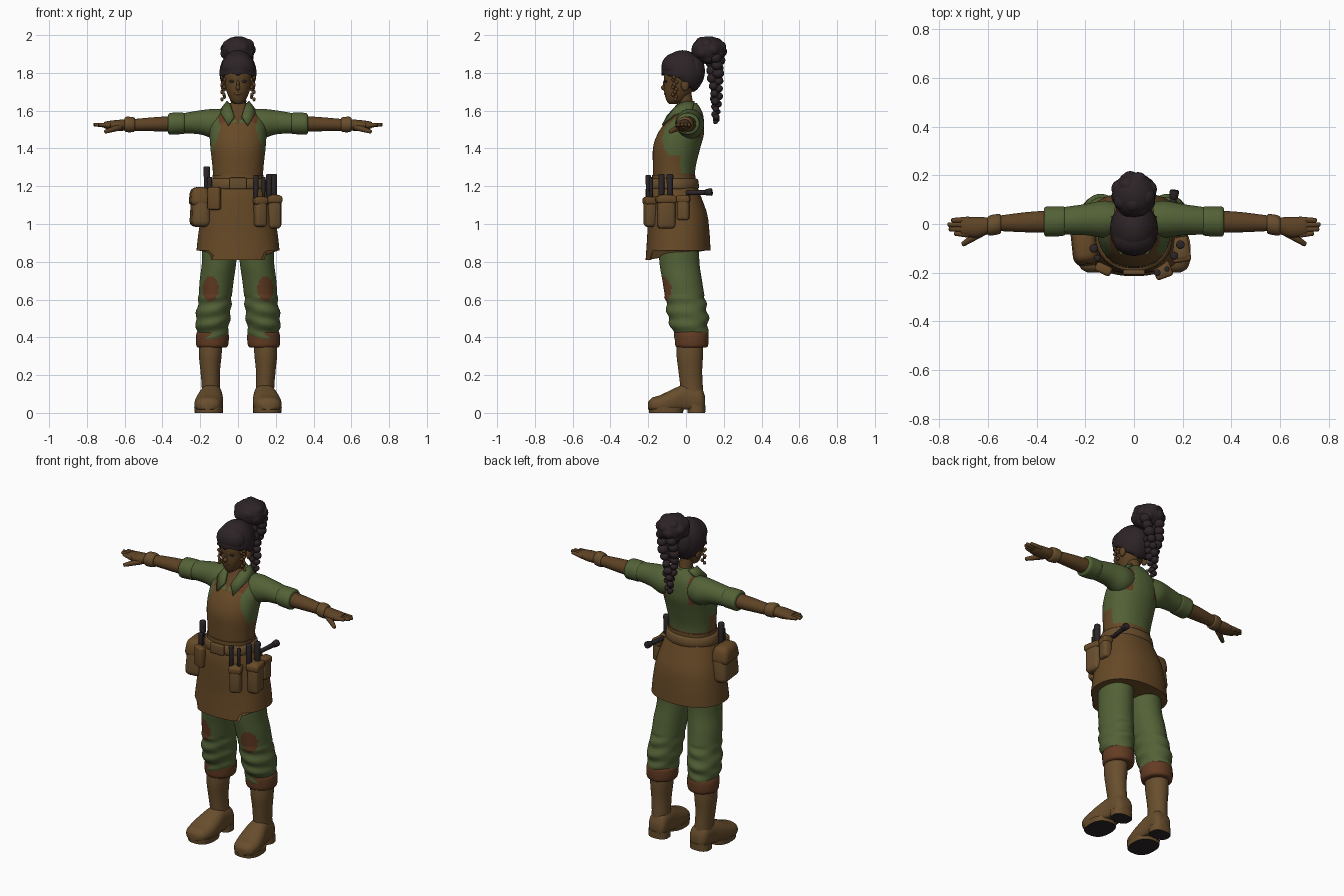
import bpy, bmesh, math, random
from mathutils import Vector, Matrix

if "Cube" in bpy.data.objects:
    bpy.data.objects.remove(bpy.data.objects["Cube"])
random.seed(4)


def material(name, r, g, b):
    m = bpy.data.materials.new(name)
    m.use_nodes = True
    m.diffuse_color = (r, g, b, 1)
    m.node_tree.nodes["Principled BSDF"].inputs["Base Color"].default_value = (r, g, b, 1)
    return m


SHIRT = material("olive cloth", .085, .12, .037)
APRON = material("apron leather", .135, .067, .02)
BOOT = material("boot leather", .138, .075, .026)
SKIN = material("brown skin", .11, .055, .018)
RUST = material("rust cloth", .125, .045, .017)
HAIR = material("dark hair", .026, .017, .019)
DARK = material("dark metal", .024, .018, .02)


def finish(name, bm, mats, rule=None, angle=50):
    """Turn a bmesh into a smooth object, choosing face materials by a rule."""
    bmesh.ops.recalc_face_normals(bm, faces=bm.faces)
    if rule:
        for f in bm.faces:
            f.material_index = rule(f.calc_center_median(), f.normal)
    me = bpy.data.meshes.new(name)
    bm.to_mesh(me)
    bm.free()
    ob = bpy.data.objects.new(name, me)
    bpy.context.collection.objects.link(ob)
    for m in mats:
        me.materials.append(m)
    bpy.ops.object.select_all(action='DESELECT')
    ob.select_set(True)
    bpy.context.view_layer.objects.active = ob
    bpy.ops.object.shade_smooth_by_angle(angle=math.radians(angle))
    return ob


def spline(p, steps):
    """Catmull-Rom rows through the given cross-sections."""
    rows = []
    for i in range(len(p) - 1):
        a, b, c, d = p[max(i - 1, 0)], p[i], p[i + 1], p[min(i + 2, len(p) - 1)]
        for k in range(steps):
            t = k / steps
            rows.append([.5 * (2 * q + (r - o) * t + (2 * o - 5 * q + 4 * r - s) * t * t
                               + (3 * q - o - 3 * r + s) * t ** 3) for o, q, r, s in zip(a, b, c, d)])
    return rows + [list(p[-1])]


def loft(name, rings, mats, axis='z', side=1, seg=32, steps=5, rule=None, warp=None, power=1, angle=50):
    """Skin elliptical rings (centre x, y, z, two radii) along an axis."""
    bm = bmesh.new()
    rows = []
    for x, y, z, a, b in spline(rings, steps):
        row = []
        for k in range(seg):
            t = math.tau * (k + .5) / seg
            c, s = math.cos(t), math.sin(t)
            c, s = a * math.copysign(abs(c) ** power, c), b * math.copysign(abs(s) ** power, s)
            off = {'z': (c, s, 0), 'x': (0, c, s), 'y': (c, 0, s)}[axis]
            v = Vector((x, y, z)) + Vector(off)
            v = warp(v) if warp else v
            row.append(bm.verts.new((v.x * side, v.y, v.z)))
        rows.append(row)
    for lo, hi in zip(rows, rows[1:]):
        for k in range(seg):
            n = (k + 1) % seg
            bm.faces.new((lo[k], lo[n], hi[n], hi[k]))
    bm.faces.new(rows[0])
    bm.faces.new(rows[-1])
    return finish(name, bm, mats, rule, angle)


def balls(name, items, mat, warp=None, sub=3):
    bm = bmesh.new()
    for c, r in items:
        m = Matrix.Translation(c) @ Matrix.Diagonal((*r, 1))
        bmesh.ops.create_icosphere(bm, subdivisions=sub, radius=1, matrix=m)
    for v in bm.verts:
        v.co = warp(v.co) if warp else v.co
    return finish(name, bm, [mat], angle=70)


def rod(name, p, q, r1, r2, mat):
    p, q = Vector(p), Vector(q)
    bm = bmesh.new()
    turn = (q - p).to_track_quat('Z', 'Y').to_matrix().to_4x4()
    bmesh.ops.create_cone(bm, cap_ends=True, segments=14, radius1=r1, radius2=r2, depth=(q - p).length,
                          matrix=Matrix.Translation((p + q) / 2) @ turn)
    caps = [e for e in bm.edges if any(len(f.verts) > 4 for f in e.link_faces)]
    bmesh.ops.bevel(bm, geom=caps, offset=min(r1, r2) * .5, segments=2, affect='EDGES', profile=.5)
    return finish(name, bm, [mat])


def box(name, loc, size, mat, turn=0, bevel=.3, taper=1):
    """Rounded box, narrower at the top by taper."""
    bm = bmesh.new()
    bmesh.ops.create_cube(bm, size=1)
    for v in bm.verts:
        k = taper if v.co.z > 0 else 1
        v.co = Vector((v.co.x * size[0] * k, v.co.y * size[1] * k, v.co.z * size[2]))
    bmesh.ops.bevel(bm, geom=bm.edges[:], offset=min(size) * bevel, segments=3, affect='EDGES', profile=.5)
    bm.transform(Matrix.Translation(loc) @ Matrix.Rotation(math.radians(turn), 4, 'Z'))
    return finish(name, bm, [mat])


# Torso: shirt with painted bib, open neck and back straps
def torso_rule(c, n):
    x = abs(c.x)
    if c.z > 1.53 and c.y < .01 and x < (c.z - 1.53) * .6:
        return 2
    if c.z < 1.27 or (c.y < -.03 and c.z < 1.535 and x < .088 + max(0, 1.52 - c.z) * .33):
        return 1
    if c.z > 1.45 and abs(x - .085) < .017 and (c.y > .03 or c.z > 1.53):
        return 3
    return 0


loft("torso", [(0, -.06, 1.15, .14, .112), (0, -.063, 1.22, .132, .11), (0, -.062, 1.30, .135, .113),
               (0, -.05, 1.40, .146, .125), (0, -.03, 1.47, .15, .124), (0, -.01, 1.53, .145, .106),
               (0, .01, 1.58, .115, .08), (0, .015, 1.615, .07, .06), (0, .012, 1.64, .045, .045)],
     [SHIRT, APRON, SKIN, RUST], seg=72, steps=8, rule=torso_rule, power=.93)
loft("neck", [(0, .005, 1.58, .045, .045), (0, 0, 1.64, .037, .038), (0, -.015, 1.7, .04, .042)], [SKIN])


# Apron skirt with a longer front panel, and the belt
def hem(v):
    if abs(v.x) < .148 and v.y < -.1 and v.z < .94:
        v.z -= .05 * (.94 - v.z) / .08
    return v


loft("apron_skirt", [(0, -.042, .86, .22, .172), (0, -.04, .95, .21, .165), (0, -.045, 1.05, .193, .158),
                     (0, -.06, 1.15, .165, .138), (0, -.065, 1.22, .138, .118), (0, -.065, 1.26, .135, .114)],
     [APRON], seg=64, warp=hem, power=.88)
loft("belt", [(0, -.065, 1.185, .15, .125), (0, -.065, 1.192, .158, .134),
              (0, -.065, 1.232, .15, .13), (0, -.065, 1.24, .14, .12)], [BOOT], steps=2)
box("buckle", (0, -.198, 1.215), (.09, .02, .06), BOOT)


# Legs, cuffs and boots
def leg_rule(c, n):
    return int(((abs(c.x) - .145) / .042) ** 2 + ((c.z - .655) / .065) ** 2 < 1 and n.y < -.2)


def folds(v):
    if v.z < .62:
        v.y += .006 * math.sin(v.z * 85 + v.x * 20)
        v.x += .004 * math.sin(v.z * 85 + v.y * 15)
    return v


def sole_rule(c, n):
    return int(n.z < -.8)


for s, w in ((1, "left"), (-1, "right")):
    loft(w + "_trouser_leg", [(.135, .03, .38, .075, .08), (.135, .022, .43, .083, .092), (.133, .012, .5, .091, .106),
                              (.122, -.004, .6, .088, .105), (.113, -.02, .7, .09, .105),
                              (.1, -.035, .8, .091, .106), (.095, -.04, .95, .094, .11)],
         [SHIRT, RUST], side=s, seg=56, steps=9, rule=leg_rule, warp=folds)
    loft(w + "_trouser_cuff", [(.137, .03, .345, .068, .07), (.137, .03, .353, .083, .086), (.136, .03, .39, .088, .09),
                               (.135, .028, .425, .084, .09), (.135, .027, .435, .07, .075)], [RUST], side=s, steps=3)
    loft(w + "_boot_shaft", [(.14, .035, .04, .056, .062), (.143, .03, .13, .049, .06), (.147, .023, .22, .052, .063),
                             (.147, .02, .3, .06, .07), (.145, .02, .37, .062, .07)], [BOOT], side=s)

    def ground(v):
        v.z = max(v.z, .018)
        return v
    loft(w + "_boot_foot", [(.135, .1, .055, .035, .035), (.137, .075, .07, .055, .068), (.142, 0, .075, .06, .078),
                            (.15, -.07, .06, .072, .066), (.157, -.135, .045, .074, .05),
                            (.16, -.18, .042, .06, .038), (.16, -.2, .038, .03, .02)],
         [BOOT], 'y', s, warp=ground, power=.85)
    loft(w + "_boot_sole", [(.155, -.105, 0, .074, .09), (.155, -.105, .03, .077, .093)],
         [BOOT, DARK], side=s, steps=1, rule=sole_rule, power=.8)
    loft(w + "_boot_heel", [(.138, .055, 0, .06, .047), (.138, .055, .04, .06, .048)],
         [BOOT, DARK], side=s, steps=1, rule=sole_rule, power=.8)

    # Arms, rolled sleeves and gloved hands
    loft(w + "_sleeve", [(.05, .02, 1.535, .06, .07), (.12, .02, 1.53, .076, .08), (.2, .018, 1.538, .064, .064),
                         (.3, .012, 1.533, .056, .052)], [SHIRT], 'x', s)
    loft(w + "_sleeve_roll", [(.28, .012, 1.533, .05, .046), (.288, .012, 1.533, .06, .056), (.33, .01, 1.532, .062, .058),
                              (.362, .01, 1.53, .061, .057), (.37, .01, 1.53, .05, .046)], [SHIRT], 'x', s, steps=3)
    loft(w + "_forearm", [(.34, .01, 1.53, .046, .042), (.45, .007, 1.528, .041, .037), (.57, .002, 1.524, .03, .03)],
         [SKIN], 'x', s)
    loft(w + "_glove_cuff", [(.545, 0, 1.526, .032, .03), (.552, 0, 1.526, .041, .039), (.59, -.006, 1.527, .042, .041),
                             (.602, -.008, 1.527, .033, .03)], [BOOT], 'x', s, steps=3)
    loft(w + "_palm", [(.585, -.005, 1.525, .031, .03), (.64, -.013, 1.522, .042, .029), (.69, -.012, 1.523, .039, .022),
                       (.71, -.012, 1.524, .034, .015)], [SKIN], 'x', s)
    for i, tip in enumerate((.738, .76, .765, .75)):
        y = -.043 + i * .02
        rod(f"{w}_finger_{i + 1}", (s * .675, y, 1.521), (s * tip, y * .9, 1.527), .0145, .009, SKIN)
    rod(w + "_thumb", (s * .62, -.03, 1.515), (s * .705, -.085, 1.488), .019, .01, SKIN)

    # Collar flap
    bm = bmesh.new()
    pts = ((.05, .045, 1.645), (.055, 0, 1.645), (.04, -.04, 1.632), (.02, -.095, 1.57),
           (.052, -.122, 1.52), (.087, -.065, 1.578), (.09, .03, 1.6))
    bm.faces.new([bm.verts.new((x * s, y, z)) for x, y, z in pts])
    bmesh.ops.triangulate(bm, faces=bm.faces[:])
    ob = finish(w + "_collar_flap", bm, [SHIRT])
    thick = ob.modifiers.new("thickness", 'SOLIDIFY')
    thick.thickness, thick.offset = .016, 0

    # Ear, eye and loose curl
    balls(w + "_ear", [((s * .078, -.005, 1.735), (.014, .022, .032))], SKIN)
    balls(w + "_eye", [((s * .032, -.107, 1.755), (.015, .007, .007))], DARK)
    balls(w + "_loose_curl", [((s * (.077 + .008 * math.sin(i * 2)), -.06 + .01 * math.cos(i * 2), 1.79 - i * .013),
                               (.009, .01, .011)) for i in range(11)], SKIN, sub=2)

# Head
loft("face", [(0, -.07, 1.635, .015, .02), (0, -.056, 1.655, .04, .048), (0, -.042, 1.70, .06, .074),
              (0, -.03, 1.75, .073, .086), (0, -.025, 1.80, .078, .09), (0, -.02, 1.87, .06, .07)], [SKIN])
balls("nose", [((0, -.118, 1.722), (.012, .014, .015)), ((0, -.112, 1.742), (.008, .01, .022))], SKIN)
balls("lips", [((0, -.108, 1.69), (.02, .009, .008))], SKIN)


# Hair: cap with a hairline, top bun and curly tail
def hairline(v):
    low = 1.785 - .1 * min(max((v.y + .035) / .08, 0), 1)
    return Vector((v.x, v.y, max(v.z, low + .012 * math.sin(abs(v.x) * 45))))


balls("hair_cap", [((0, -.018, 1.80), (.098, .113, .12)), ((0, -.06, 1.83), (.088, .07, .075)),
                   ((0, .045, 1.81), (.075, .055, .09))], HAIR, hairline, 4)
bun = [((0, .12, 1.92), (.09, .092, .074))]
for i in range(16):
    t, u = i * 2.4, -.8 + 1.6 * i / 15
    r = math.sqrt(1 - u * u)
    bun.append(((.06 * r * math.cos(t), .122 + .06 * r * math.sin(t), 1.92 + .046 * u), (.038, .038, .034)))
balls("hair_bun", bun, HAIR)
tail = []
for i in range(26):
    f = i / 25
    wide = .046 * (1 - f) ** .8 + .004
    t = i * 2.2
    r = .034 - .019 * f + random.uniform(-.003, .003)
    tail.append(((wide * math.cos(t), .158 + .5 * wide * math.sin(t), 1.88 - .34 * f), (r, r, r * .9)))
balls("hair_tail", tail, HAIR)

# Belt pouches
box("large_bag", (-.2, -.085, 1.085), (.105, .18, .2), BOOT, 6, .3, .8)
box("large_bag_flap", (-.203, -.085, 1.145), (.112, .17, .1), APRON, 6, .3, .8)
box("small_flap_pouch", (-.125, -.185, 1.135), (.07, .04, .12), APRON, -25, .3)
for name, loc, size, turn in (("front_pouch", (.118, -.19, 1.065), (.066, .06, .16), 20),
                              ("side_pouch", (.19, -.105, 1.065), (.07, .095, .18), 10),
                              ("rear_pouch", (.19, -.015, 1.085), (.05, .065, .13), -8)):
    box(name, loc, size, BOOT, turn)
    box(name + "_rim", (loc[0], loc[1], loc[2] + size[2] * .36), (size[0] * 1.1, size[1] * 1.1, .04), APRON, turn)

# Tools in the belt
for i, (x, y, lo, hi, r) in enumerate(((.095, -.2, 1.1, 1.26, .014), (.135, -.185, 1.13, 1.25, .011),
                                       (.165, -.13, 1.1, 1.265, .017), (.19, -.085, 1.1, 1.265, .018),
                                       (-.165, -.1, 1.15, 1.305, .018), (-.15, -.14, 1.15, 1.25, .014))):
    rod(f"tool_handle_{i + 1}", (x, y, lo), (x, y, hi), r * .8, r, DARK)
rod("hammer_handle", (.15, .0, 1.165), (.165, .125, 1.168), .012, .014, DARK)
rod("hammer_grip_end", (.162, .1, 1.167), (.167, .14, 1.17), .016, .021, DARK)
